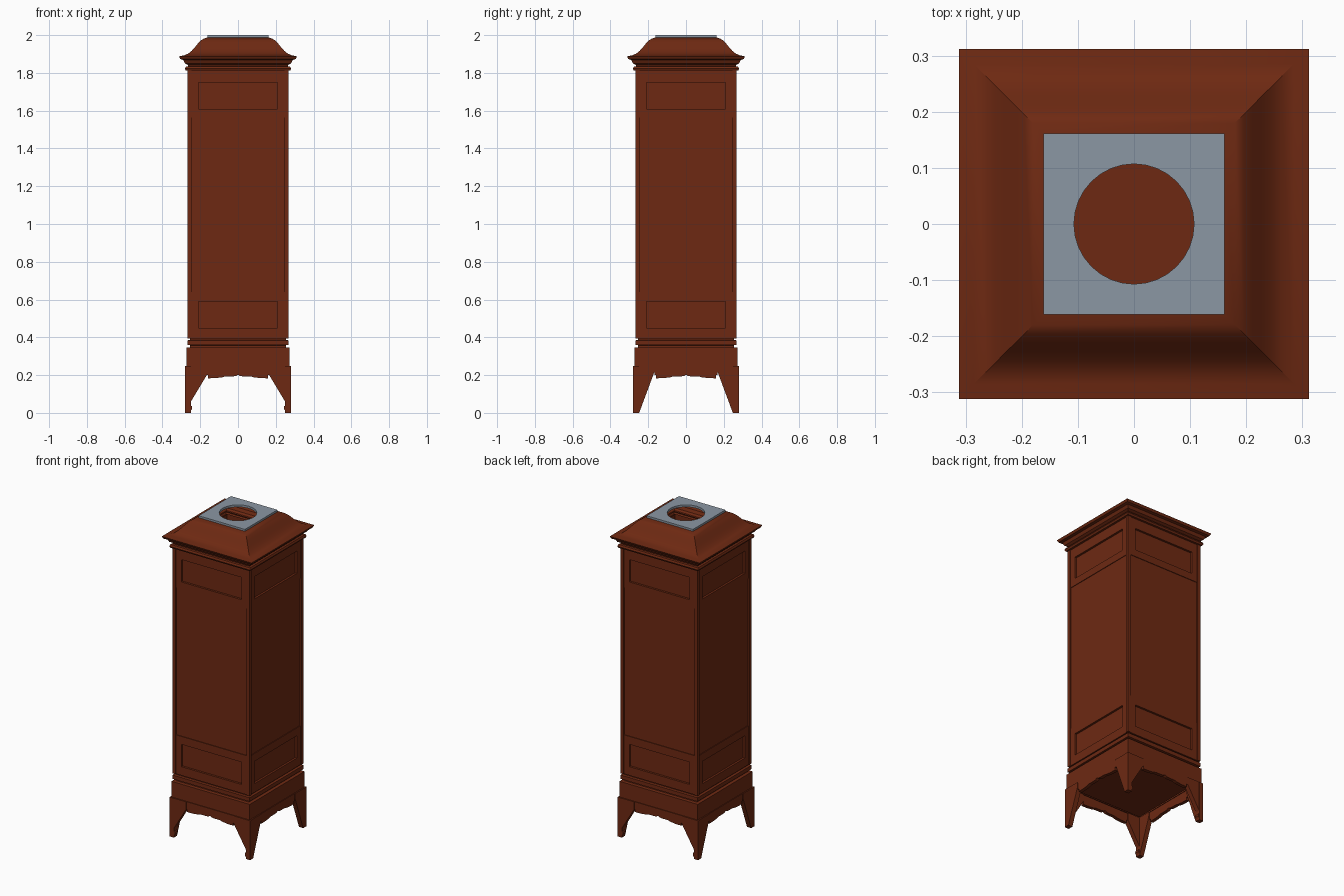
import bpy, bmesh, math
from mathutils import Matrix

if "Cube" in bpy.data.objects:
    bpy.data.objects.remove(bpy.data.objects["Cube"])


def material(name, rgb):
    m = bpy.data.materials.new(name)
    m.diffuse_color = (*rgb, 1.0)
    m.use_nodes = True
    m.node_tree.nodes["Principled BSDF"].inputs["Base Color"].default_value = m.diffuse_color
    return m


WOOD = material("red_brown_wood", (0.155, 0.022, 0.006))
METAL = material("grey_metal", (0.26, 0.31, 0.37))


def finish(name, bm, mat, recalc=False):
    if recalc:
        bmesh.ops.recalc_face_normals(bm, faces=bm.faces[:])
    me = bpy.data.meshes.new(name)
    bm.to_mesh(me)
    bm.free()
    me.materials.append(mat)
    ob = bpy.data.objects.new(name, me)
    bpy.context.collection.objects.link(ob)
    return ob


def loft(name, rings, mat, cap_bottom=False, closed=False):
    """Skin rings of points listed counter-clockwise, bottom to top."""
    bm = bmesh.new()
    loops = [[bm.verts.new(p) for p in r] for r in rings]
    pairs = list(zip(loops, loops[1:]))
    if closed:
        pairs.append((loops[-1], loops[0]))
    n = len(loops[0])
    for a, b in pairs:
        for i in range(n):
            j = (i + 1) % n
            bm.faces.new((a[i], a[j], b[j], b[i]))
    if cap_bottom:
        bm.faces.new(loops[0][::-1])
    return finish(name, bm, mat)


def square(h, z):
    return [(h, h, z), (-h, h, z), (-h, -h, z), (h, -h, z)]


def square_loft(name, profile, mat=WOOD, **kw):
    return loft(name, [square(h, z) for h, z in profile], mat, **kw)


def prism(bm, outline, y0, y1, turn):
    """Extrude an (x, z) outline along y, then turn it about z."""
    m = Matrix.Rotation(turn, 4, 'Z')
    a = [bm.verts.new(m @ Matrix.Translation((x, y0, z)).translation) for x, z in outline]
    b = [bm.verts.new(m @ Matrix.Translation((x, y1, z)).translation) for x, z in outline]
    n = len(a)
    bm.faces.new(a)
    bm.faces.new(b[::-1])
    for i in range(n):
        j = (i + 1) % n
        bm.faces.new((a[i], b[i], b[j], a[j]))


def rect(x0, x1, z0, z1):
    return [(x0, z0), (x1, z0), (x1, z1), (x0, z1)]


def flip(outline):
    return [(-x, z) for x, z in outline]


SIDES = [i * math.pi / 2 for i in range(4)]

# hollow inner box; its outside is the bottom of the recessed panels
square_loft("inner_box", [(0.25, 0.25), (0.25, 1.83)], cap_bottom=True)

# plinth with two grooves
square_loft("base_moulding", [
    (0.25, 0.245), (0.272, 0.245), (0.272, 0.345), (0.253, 0.347), (0.253, 0.358),
    (0.268, 0.360), (0.268, 0.384), (0.253, 0.386), (0.253, 0.396)])

# corner posts
bm = bmesh.new()
for t in SIDES:
    prism(bm, rect(0.247, 0.268, 0.395, 1.815), -0.268, -0.247, t)
finish("corner_posts", bm, WOOD, True)

# rails and stiles framing the small recessed panels
bm = bmesh.new()
for t in SIDES:
    for z0, z1, p0, p1 in ((0.395, 0.64, 0.45, 0.59), (1.565, 1.815, 1.61, 1.75)):
        prism(bm, rect(-0.247, 0.247, z0, p0), -0.263, -0.25, t)
        prism(bm, rect(-0.247, 0.247, p1, z1), -0.263, -0.25, t)
        for s in (rect(0.21, 0.247, p0, p1), flip(rect(0.21, 0.247, p0, p1))):
            prism(bm, s, -0.263, -0.25, t)
finish("panel_frames", bm, WOOD, True)

# tall middle panels
bm = bmesh.new()
for t in SIDES:
    prism(bm, rect(-0.247, 0.247, 0.64, 1.565), -0.259, -0.25, t)
finish("middle_panels", bm, WOOD, True)

# cornice and swept roof
square_loft("roof", [
    (0.25, 1.812), (0.276, 1.812), (0.281, 1.822), (0.276, 1.833), (0.264, 1.835),
    (0.266, 1.842), (0.281, 1.85), (0.29, 1.868), (0.305, 1.873), (0.312, 1.887),
    (0.285, 1.893), (0.262, 1.903), (0.245, 1.917), (0.228, 1.936), (0.212, 1.956),
    (0.196, 1.972), (0.18, 1.982), (0.16, 1.988)])

# metal top plate with round opening
N = 32
angles = [2 * math.pi * i / N for i in range(N)]


def plate_ring(z, hole):
    pts = []
    for a in angles:
        c, s = math.cos(a), math.sin(a)
        r = 0.107 if hole else 0.161 / max(abs(c), abs(s))
        pts.append((r * c, r * s, z))
    return pts


loft("top_plate", [plate_ring(1.986, False), plate_ring(2.0, False),
                   plate_ring(2.0, True), plate_ring(1.986, True)], METAL, closed=True)

# bracket legs: hooked foot on front and back, plain taper on the sides
hooked = [(0.28, 0.247), (0.165, 0.247), (0.165, 0.2), (0.254, 0.052), (0.258, 0.042),
          (0.244, 0.036), (0.243, 0.022), (0.252, 0.008), (0.262, 0.0), (0.28, 0.0)]
plain = [(0.28, 0.247), (0.165, 0.247), (0.168, 0.215), (0.248, 0.0), (0.28, 0.0)]
bm = bmesh.new()
for i, t in enumerate(SIDES):
    shape = plain if i % 2 else hooked
    for o in (shape, flip(shape)):
        prism(bm, o, -0.279, -0.25, t)
finish("legs", bm, WOOD, True)

# scalloped aprons between the legs
half = [(0.168, 0.2), (0.16, 0.2), (0.16, 0.183), (0.12, 0.184), (0.085, 0.188),
        (0.07, 0.193), (0.03, 0.193), (0.012, 0.195)]
apron = [(0.168, 0.247)] + half + [(0.0, 0.202)] + flip(half)[::-1] + [(-0.168, 0.247)]
bm = bmesh.new()
for t in SIDES:
    prism(bm, apron, -0.276, -0.255, t)
finish("aprons", bm, WOOD, True)

# smooth the swept roof only, keeping its corners sharp
roof = bpy.data.objects["roof"]
bpy.ops.object.select_all(action='DESELECT')
roof.select_set(True)
bpy.context.view_layer.objects.active = roof
bpy.ops.object.shade_smooth_by_angle(angle=math.radians(30))
